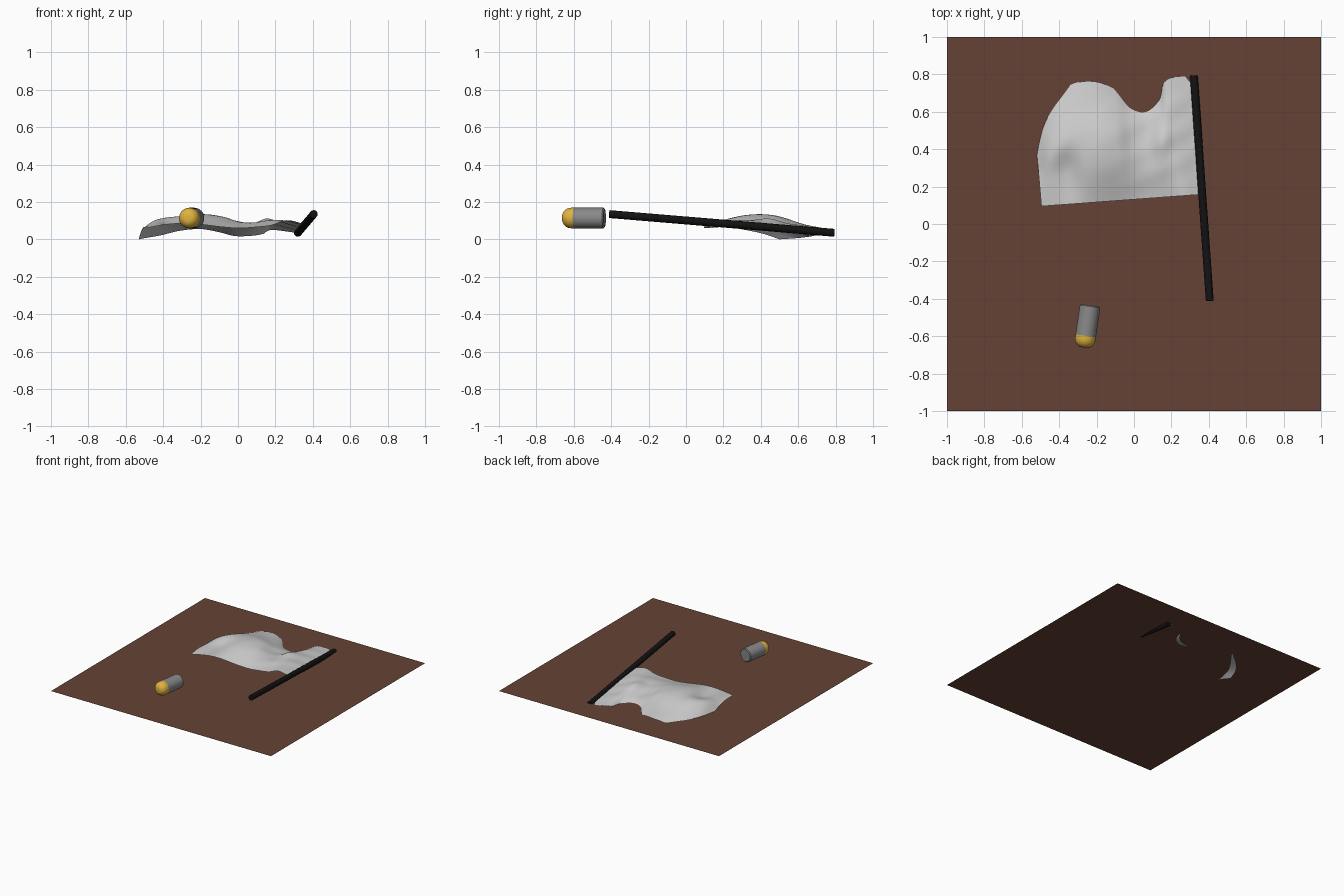
import bpy, bmesh, math
from mathutils import Vector

if "Cube" in bpy.data.objects:
    bpy.data.objects.remove(bpy.data.objects["Cube"])


def material(name, rgb):
    m = bpy.data.materials.new(name)
    m.diffuse_color = (*rgb, 1)
    m.use_nodes = True
    m.node_tree.nodes["Principled BSDF"].inputs["Base Color"].default_value = m.diffuse_color
    return m


def make_object(name, bm, mat=None, smooth=True):
    me = bpy.data.meshes.new(name)
    bm.to_mesh(me)
    bm.free()
    ob = bpy.data.objects.new(name, me)
    bpy.context.collection.objects.link(ob)
    if mat:
        me.materials.append(mat)
    if smooth:
        bpy.ops.object.select_all(action='DESELECT')
        ob.select_set(True)
        bpy.context.view_layer.objects.active = ob
        bpy.ops.object.shade_smooth_by_angle(angle=math.radians(40))
    return ob


def lathe(name, start, direction, profile, mat, sides=32):
    """Turn (radius, distance) points around an axis in space."""
    bm = bmesh.new()
    rot = direction.to_track_quat('Z', 'Y')
    rings = []
    for r, d in profile:
        rings.append([bm.verts.new(start + rot @ Vector((
            r * math.cos(2 * math.pi * i / sides),
            r * math.sin(2 * math.pi * i / sides), d))) for i in range(sides)])
    for a, b in zip(rings, rings[1:]):
        for i in range(sides):
            j = (i + 1) % sides
            bm.faces.new((a[i], a[j], b[j], b[i]))
    bm.faces.new(rings[0][::-1])
    bm.faces.new(rings[-1])
    return make_object(name, bm, mat)


def spline(points, t):
    """Catmull-Rom through evenly spaced vectors, t from 0 to 1."""
    n = len(points) - 1
    k = min(int(t * n), n - 1)
    f = t * n - k
    p1, p2 = points[k], points[k + 1]
    p0 = points[k - 1] if k > 0 else 2 * p1 - p2
    p3 = points[k + 2] if k + 2 <= n else 2 * p2 - p1
    return 0.5 * (2 * p1 + (p2 - p0) * f + (2 * p0 - 5 * p1 + 4 * p2 - p3) * f ** 2
                  + (3 * p1 - p0 - 3 * p2 + p3) * f ** 3)


brown = material('earth_brown', (0.13, 0.055, 0.035))
black = material('black', (0.006, 0.006, 0.006))
grey = material('mid_grey', (0.25, 0.25, 0.25))
yellow = material('yellow', (0.75, 0.45, 0.05))

# Ground sheet
bm = bmesh.new()
bmesh.ops.create_grid(bm, x_segments=1, y_segments=1, size=1)
bmesh.ops.translate(bm, verts=bm.verts, vec=(0, 0, 0.04))
make_object('ground_sheet', bm, brown, smooth=False)

# Flag pole
p, q = Vector((0.32, 0.793, 0.035)), Vector((0.405, -0.41, 0.135))
lathe('flag_pole', p, (q - p).normalized(), [(0.021, 0), (0.021, (q - p).length)], black)

# Canister: grey body and rounded yellow tip
base = Vector((-0.234, -0.435, 0.114))
axis = Vector((-0.148, -1, 0)).normalized()
lathe('canister_body', base, axis,
      [(0.048, 0), (0.055, 0.006), (0.055, 0.165)], grey)
tip = [(0.055, 0.165), (0.055, 0.18)]
for i in range(1, 9):
    a = i / 8 * math.pi / 2
    tip.append((0.012 + 0.043 * math.cos(a), 0.18 + 0.048 * math.sin(a)))
lathe('canister_tip', base, axis, tip, yellow)

# Flag cloth: straight lower hem, curved upper hem, heights in between
upper = [(-.53, .5), (-.49, .61), (-.41, .7), (-.31, .755), (-.2, .76), (-.1, .72),
         (-.02, .668), (.06, .655), (.13, .69), (.18, .775), (.305, .79)]
heights = [
    (60, 75, 85, 85, 75, 65, 60, 65, 75, 102, 85),
    (65, 85, 85, 122, 128, 115, 95, 90, 100, 100, 76),
    (50, 97, 118, 122, 128, 118, 88, 80, 108, 88, 62),
    (28, 50, 70, 78, 80, 75, 62, 55, 68, 68, 48),
    (0, 8, 22, 46, 55, 38, 18, 18, 28, 50, 36)]
lo_a, lo_b = Vector((-.495, .095)), Vector((.345, .157))
rows = []
for j, hs in enumerate(heights):
    v = (0, .3, .55, .8, 1)[j]
    row = []
    for i, h in enumerate(hs):
        xy = lo_a.lerp(lo_b, i / 10).lerp(Vector(upper[i]), v)
        row.append(Vector((xy.x, xy.y, h / 1000)))
    rows.append(row)

NU, NV = 80, 56
bm = bmesh.new()
grid = []
for j in range(NV + 1):
    line = []
    for i in range(NU + 1):
        u, v = i / NU, j / NV
        c = spline([spline(r, u) for r in rows], v)
        # small diagonal wrinkles that fade away from the pole
        fade = max(0, (c.x + 0.2) / 0.5) * math.sin(math.pi * v) * (1 - u) ** 0.3
        c.z += 0.006 * fade * math.sin(38 * (c.y - 0.5 * c.x))
        c.z = max(c.z, 0)
        line.append(bm.verts.new(c))
    grid.append(line)
for j in range(NV):
    for i in range(NU):
        bm.faces.new((grid[j][i], grid[j][i + 1], grid[j + 1][i + 1], grid[j + 1][i]))
make_object('flag_cloth', bm)
